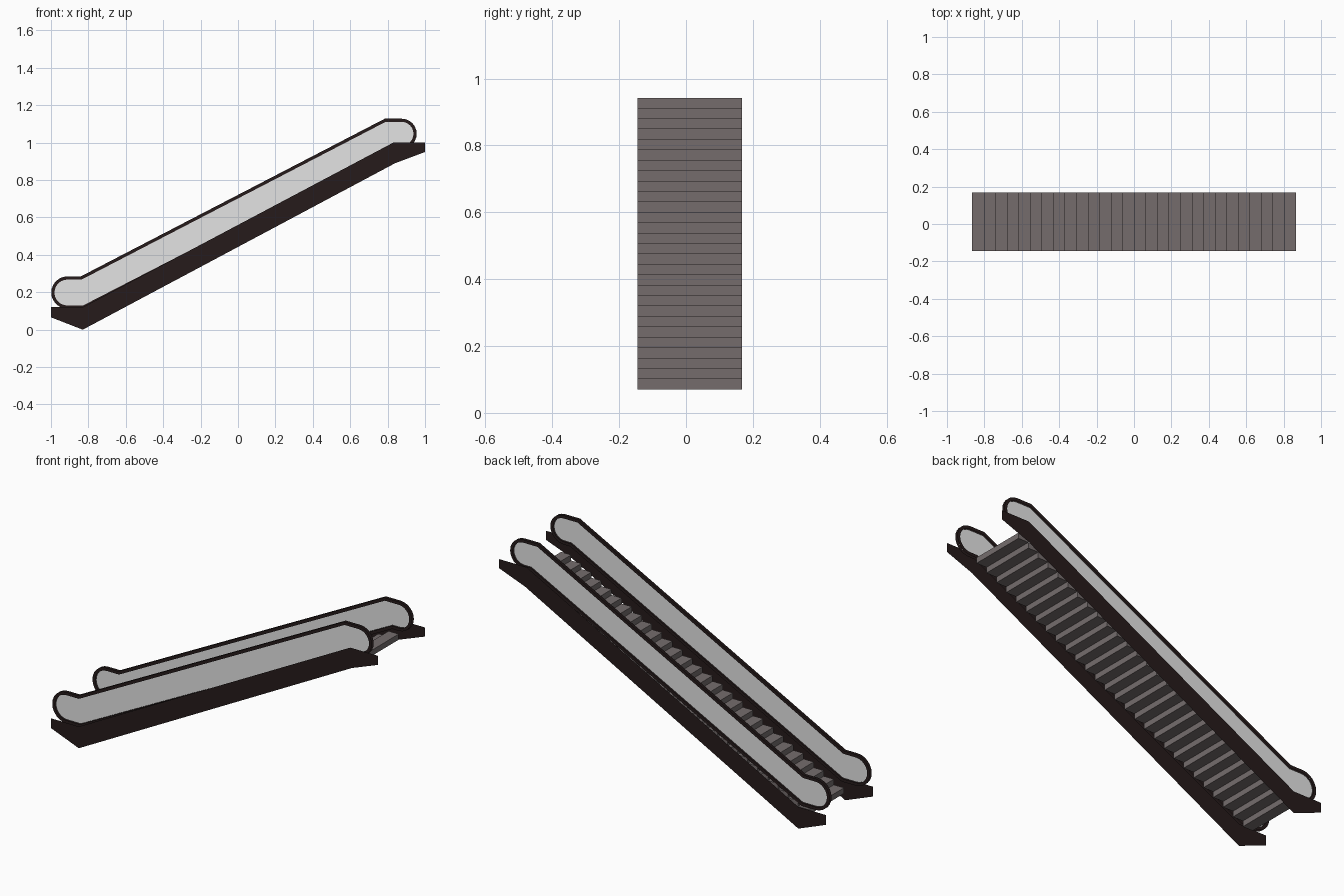
import bpy, math
from mathutils import Vector

if "Cube" in bpy.data.objects:
    bpy.data.objects.remove(bpy.data.objects["Cube"])


def material(name, rgb):
    m = bpy.data.materials.new(name)
    m.diffuse_color = (*rgb, 1)
    m.use_nodes = True
    m.node_tree.nodes["Principled BSDF"].inputs["Base Color"].default_value = m.diffuse_color
    return m


DARK = material("dark brown", (0.019, 0.011, 0.011))
GLASS = material("pale grey glass", (0.77, 0.77, 0.77))
STEP = material("warm grey step", (0.178, 0.152, 0.152))


def make(name, verts, faces, mat):
    me = bpy.data.meshes.new(name)
    me.from_pydata(verts, [], faces)
    me.materials.append(mat)
    ob = bpy.data.objects.new(name, me)
    bpy.context.collection.objects.link(ob)
    return ob


def sheet(name, profile, y, mat):
    """Flat panel in the xz plane."""
    return make(name, [(x, y, z) for x, z in profile], [range(len(profile))], mat)


def arc(cx, cz, r, a0, a1, n=12):
    return [(cx + r * math.cos(math.radians(a0 + (a1 - a0) * i / n)),
             cz + r * math.sin(math.radians(a0 + (a1 - a0) * i / n))) for i in range(n + 1)]


def inset(path, d):
    """Offset a closed clockwise path inwards, with mitred corners."""
    pts = [Vector(p) for p in path]
    out = []
    for i, p in enumerate(pts):
        a = (p - pts[i - 1]).normalized()
        b = (pts[(i + 1) % len(pts)] - p).normalized()
        na, nb = Vector((a.y, -a.x)), Vector((b.y, -b.x))
        n = (na + nb).normalized()
        out.append(p + n * d / n.dot(na))
    return out


# Profiles: skirt and balustrade with rounded ends
skirt = [(-1, 0.12), (-1, 0.066), (-0.83, 0), (0.84, 0.89), (1, 0.95),
         (1, 1.0), (0.83, 1.0), (-0.83, 0.12)]
outer = arc(-0.912, 0.1985, 0.0865, 270, 90) + [(-0.84, 0.285), (0.785, 1.128)] \
    + arc(0.875, 1.0475, 0.0805, 90, -90) + [(0.835, 0.967), (-0.825, 0.112)]
inner = inset(outer, 0.017)
n = len(outer)

# Two sides: thin skirt outside, balustrade set in from it
for side, skirt_y, rail_y in (("front", -0.205, -0.188), ("back", 0.205, 0.163)):
    sheet(side + "_skirt", skirt, skirt_y, DARK)
    sheet(side + "_glass_panel", [tuple(p) for p in inner], rail_y, GLASS)
    for label, dy in (("a", -0.008), ("b", 0.008)):
        make(f"{side}_handrail_{label}",
             [(x, rail_y + dy, z) for x, z in outer] + [(p.x, rail_y + dy, p.y) for p in inner],
             [(i, (i + 1) % n, n + (i + 1) % n, n + i) for i in range(n)], DARK)

# Steps: a flight of closed boxes
N, X0, X1, Z0, Z1 = 28, -0.865, 0.865, 0.07, 0.942
W, H = (X1 - X0) / N, (Z1 - Z0) / N
for i in range(N):
    bpy.ops.mesh.primitive_cube_add(
        size=1, location=(X0 + W * (i + 0.5), 0.0115, Z0 + H * (i + 0.5)))
    step = bpy.context.object
    step.name = f"step_{i + 1}"
    step.scale = (W, 0.313, H)
    step.data.materials.append(STEP)
